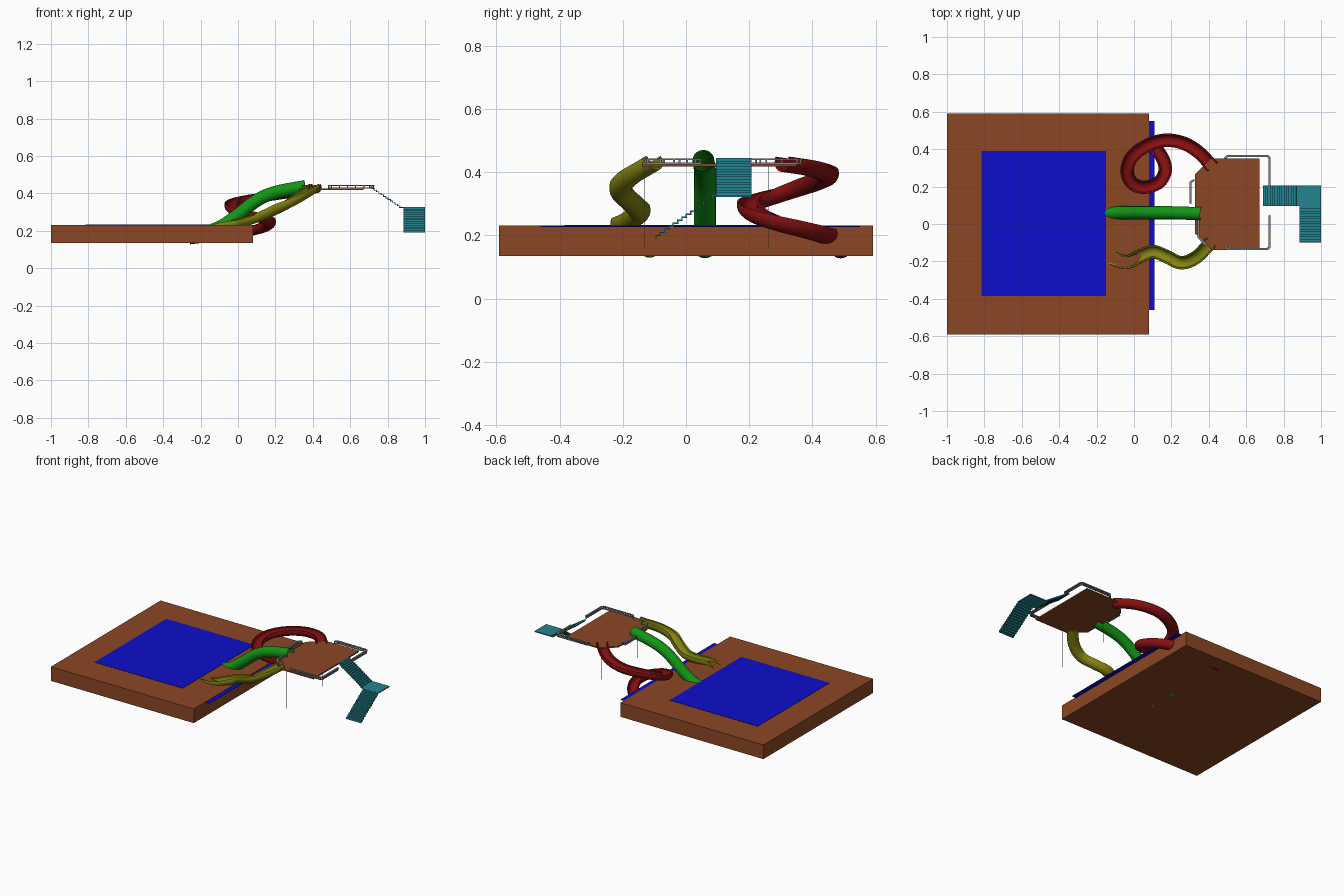
import bpy, bmesh, math
from mathutils import Vector

if "Cube" in bpy.data.objects:
    bpy.data.objects.remove(bpy.data.objects["Cube"])


def material(name, rgb):
    m = bpy.data.materials.new(name)
    m.use_nodes = True
    m.diffuse_color = (*rgb, 1)
    m.node_tree.nodes["Principled BSDF"].inputs["Base Color"].default_value = (*rgb, 1)
    return m


BROWN = material("brown deck", (0.26, 0.062, 0.017))
BLUE = material("water blue", (0.004, 0.004, 0.6))
GREEN = material("slide green", (0.006, 0.30, 0.008))
YELLOW = material("slide olive", (0.23, 0.23, 0.006))
RED = material("slide red", (0.24, 0.005, 0.006))
TEAL = material("stair teal", (0.017, 0.23, 0.28))
GREY = material("rail grey", (0.24, 0.24, 0.24))


def finish(bm, name, mat, smooth=False):
    bmesh.ops.recalc_face_normals(bm, faces=bm.faces)
    me = bpy.data.meshes.new(name)
    bm.to_mesh(me)
    bm.free()
    ob = bpy.data.objects.new(name, me)
    bpy.context.collection.objects.link(ob)
    me.materials.append(mat)
    if smooth:
        bpy.ops.object.select_all(action="DESELECT")
        ob.select_set(True)
        bpy.context.view_layer.objects.active = ob
        bpy.ops.object.shade_smooth_by_angle(angle=math.radians(40))
    return ob


def prism(name, outline, low, high, mat):
    """Extrude a flat xy outline from low to high."""
    bm = bmesh.new()
    face = bm.faces.new([bm.verts.new((x, y, low)) for x, y in outline])
    top = bmesh.ops.extrude_face_region(bm, geom=[face])["geom"]
    bmesh.ops.translate(bm, vec=(0, 0, high - low),
                        verts=[v for v in top if isinstance(v, bmesh.types.BMVert)])
    return finish(bm, name, mat)


def box(name, x0, x1, y0, y1, z0, z1, mat):
    return prism(name, [(x0, y0), (x1, y0), (x1, y1), (x0, y1)], z0, z1, mat)


def spline(points, steps=8):
    """Smooth path through the given points."""
    p = [Vector(q) for q in points]
    p = [2 * p[0] - p[1]] + p + [2 * p[-1] - p[-2]]
    out = []
    for a, b, c, d in zip(p, p[1:], p[2:], p[3:]):
        for i in range(steps):
            t = i / steps
            out.append(0.5 * (2 * b + (c - a) * t + (2 * a - 5 * b + 4 * c - d) * t ** 2
                              + (3 * b - a - 3 * c + d) * t ** 3))
    return out + [p[-2]]


def sweep(name, path, section, mat, smooth=False, hollow=False):
    """Carry a closed section (side, up) along a path, keeping it level."""
    bm = bmesh.new()
    rings = []
    for i, p in enumerate(path):
        before = (p - path[max(i - 1, 0)]).normalized()
        after = (path[min(i + 1, len(path) - 1)] - p).normalized()
        tangent = (before + after).normalized()
        side = tangent.cross(Vector((0, 0, 1))).normalized()
        up = side.cross(tangent)
        widen = 1 / max(tangent.dot(after if after.length else before), 0.6)
        rings.append([bm.verts.new(p + side * s * widen + up * u) for s, u in section])
    n = len(section)
    for a, b in zip(rings, rings[1:]):
        for k in range(n):
            bm.faces.new((a[k], a[(k + 1) % n], b[(k + 1) % n], b[k]))
    if not hollow:
        bm.faces.new(rings[0])
        bm.faces.new(rings[-1])
    return finish(bm, name, mat, smooth)


def arc(radius, start, end, count):
    return [(radius * math.cos(math.radians(start + (end - start) * i / count)),
             radius * math.sin(math.radians(start + (end - start) * i / count)))
            for i in range(count + 1)]


# Deck, pool and the water strip beyond the deck edge
box("deck", -1, 0.08, -0.592, 0.592, 0.134, 0.231, BROWN)
box("pool_water", -0.815, -0.15, -0.385, 0.39, 0.226, 0.233, BLUE)
box("water_strip", 0.04, 0.11, -0.46, 0.55, 0.226, 0.229, BLUE)

# Raised platform with two clipped corners
prism("platform", [(0.67, -0.14), (0.67, 0.35), (0.41, 0.35), (0.325, 0.265),
                   (0.325, -0.05), (0.42, -0.14)], 0.418, 0.427, BROWN)
for y in (-0.13, 0.26):
    box("support_pole", 0.459, 0.461, y - 0.001, y + 0.001, 0.16, 0.42, GREY)

# Slides: one closed tube and two open channels
tube = arc(0.035, 0, 360, 20)[:-1]
channel = arc(0.036, 160, 380, 14) + arc(0.028, 380, 160, 14)
green_path = [(0.36, 0.055, 0.436), (0.2, 0.06, 0.405), (0.1, 0.06, 0.362), (0, 0.06, 0.285),
              (-0.08, 0.06, 0.228), (-0.16, 0.06, 0.194), (-0.26, 0.06, 0.161)]
yellow_path = [(0.41, -0.10, 0.44), (0.33, -0.18, 0.39), (0.25, -0.207, 0.347),
               (0.17, -0.172, 0.308), (0.1, -0.148, 0.28), (0.03, -0.172, 0.257),
               (-0.04, -0.203, 0.24), (-0.12, -0.18, 0.22), (-0.26, -0.11, 0.163)]
red_path = [(0.42, 0.305, 0.437), (0.35, 0.38, 0.425), (0.27, 0.43, 0.41), (0.17, 0.448, 0.395),
            (0.07, 0.42, 0.38), (-0.01, 0.36, 0.36), (-0.037, 0.28, 0.335),
            (-0.005, 0.215, 0.312), (0.06, 0.197, 0.295), (0.135, 0.225, 0.272),
            (0.167, 0.29, 0.25), (0.145, 0.365, 0.23), (0.085, 0.43, 0.212),
            (0, 0.47, 0.195), (-0.26, 0.49, 0.163)]
sweep("tube_slide", spline(green_path), tube, GREEN, True, hollow=True)
sweep("wavy_slide", spline(yellow_path), channel, YELLOW, True)
sweep("spiral_slide", spline(red_path), channel, RED, True)

# Railings: an upper and a lower bar with short posts
rails = {
    "back_rail": [(0.485, 0.35), (0.5, 0.363), (0.715, 0.363), (0.725, 0.352), (0.725, 0.205)],
    "front_rail": [(0.485, -0.122), (0.5, -0.133), (0.715, -0.133), (0.725, -0.122), (0.725, 0.045)],
    "upper_side_rail": [(0.302, 0.11), (0.302, 0.222), (0.32, 0.235)],
    "lower_side_rail": [(0.345, 0.03), (0.345, -0.07), (0.385, -0.115)],
}
for name, pts in rails.items():
    for z, r in ((0.441, 0.006), (0.428, 0.004)):
        sweep(name, [Vector((x, y, z)) for x, y in pts],
              [(-r, -0.003), (r, -0.003), (r, 0.003), (-r, 0.003)], GREY)
    for (x, y), (x2, y2) in zip(pts, pts[1:]):
        count = max(1, round(math.hypot(x2 - x, y2 - y) / 0.045))
        for i in range(count + 1):
            px, py = x + (x2 - x) * i / count, y + (y2 - y) * i / count
            box(name + "_post", px - 0.003, px + 0.003, py - 0.003, py + 0.003,
                0.424, 0.441, GREY)


def stairs(name, start, run, width, drop, steps):
    """Thin zigzag flight going down along the run direction."""
    bm = bmesh.new()
    p, run, width = Vector(start), Vector(run) / steps, Vector(width)
    line = [p]
    for i in range(steps):
        line += [line[-1] + run, line[-1] + run - Vector((0, 0, drop / steps))]
    rows = [(bm.verts.new(q), bm.verts.new(q + width)) for q in line]
    for a, b in zip(rows, rows[1:]):
        bm.faces.new((a[0], a[1], b[1], b[0]))
    ob = finish(bm, name, TEAL)
    solid = ob.modifiers.new("thickness", "SOLIDIFY")
    solid.thickness = 0.006
    solid.offset = 0


# Two flights of stairs around a landing
stairs("upper_stairs", (0.69, 0.095, 0.442), (0.175, 0, 0), (0, 0.112, 0), 0.117, 14)
box("stair_landing", 0.86, 1, 0.095, 0.207, 0.321, 0.328, TEAL)
stairs("lower_stairs", (0.885, 0.097, 0.325), (0, -0.192, 0), (0.115, 0, 0), 0.135, 14)
